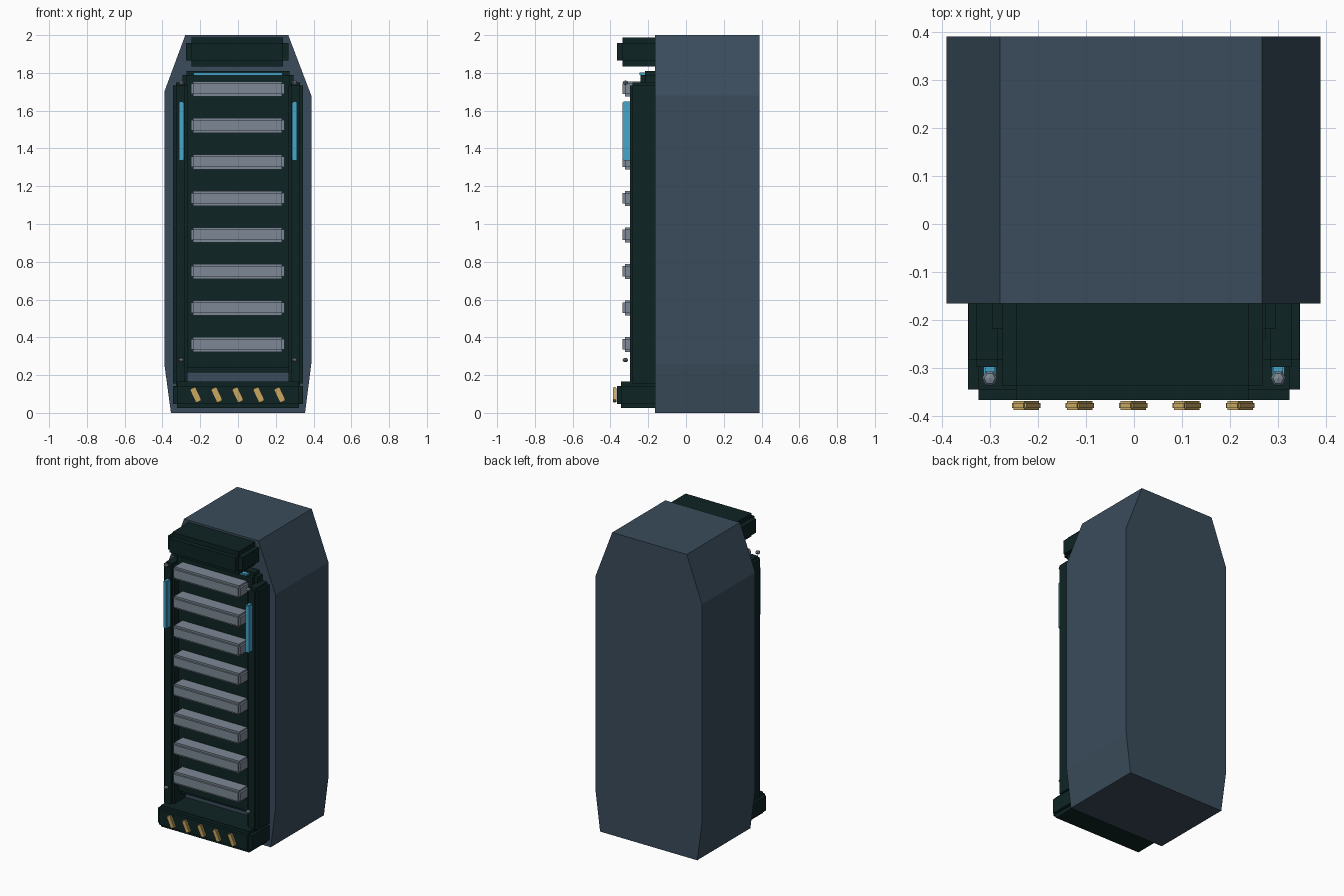
import bpy, bmesh, math
from mathutils import Matrix, Vector

cube = bpy.data.objects.get("Cube")
if cube:
    bpy.data.objects.remove(cube, do_unlink=True)


def material(name, rgb):
    m = bpy.data.materials.new(name)
    m.use_nodes = True
    m.diffuse_color = (*rgb, 1)
    m.node_tree.nodes["Principled BSDF"].inputs["Base Color"].default_value = (*rgb, 1)
    return m


SLATE = material("slate shell", (0.042, 0.072, 0.105))
DARK = material("dark green metal", (0.0045, 0.0175, 0.0175))
GREY = material("grey slat", (0.205, 0.25, 0.30))
CYAN = material("cyan light", (0.06, 0.38, 0.60))
GOLD = material("gold stripe", (0.58, 0.39, 0.12))


def finish(name, bm, mat):
    bmesh.ops.recalc_face_normals(bm, faces=bm.faces)
    mesh = bpy.data.meshes.new(name)
    bm.to_mesh(mesh)
    bm.free()
    mesh.materials.append(mat)
    ob = bpy.data.objects.new(name, mesh)
    bpy.context.collection.objects.link(ob)
    return ob


def stepped_box(name, lo, hi, step, mat, tilt=0):
    """Box with notched edges: three crossing boxes, each full size on one axis."""
    lo, hi = Vector(lo), Vector(hi)
    size = hi - lo
    bm = bmesh.new()
    for axis in range(3):
        dims = [size[i] - (0 if i == axis else 2 * step) for i in range(3)]
        bmesh.ops.create_cube(bm, size=1, matrix=Matrix.Diagonal((*dims, 1)))
    ob = finish(name, bm, mat)
    ob.location = (lo + hi) / 2
    ob.rotation_euler.y = tilt
    return ob


# Main shell: tapered outline extruded from front to back
outline = [(-0.355, 0), (0.355, 0), (0.388, 0.26), (0.388, 1.68),
           (0.266, 2), (-0.279, 2), (-0.39, 1.70), (-0.39, 0.26)]
bm = bmesh.new()
face = bm.faces.new([bm.verts.new((x, -0.165, z)) for x, z in outline])
ext = bmesh.ops.extrude_face_region(bm, geom=[face])
bmesh.ops.translate(bm, vec=(0, 0.555, 0),
                    verts=[v for v in ext["geom"] if isinstance(v, bmesh.types.BMVert)])
finish("shell", bm, SLATE)

# Dark front assembly
stepped_box("back_panel", (-0.295, -0.24, 0.215), (0.295, -0.12, 1.81), 0.022, DARK)
stepped_box("head_box", (-0.275, -0.366, 1.835), (0.268, -0.11, 1.987), 0.03, DARK)
stepped_box("base_box", (-0.345, -0.366, 0.025), (0.345, -0.11, 0.165), 0.022, DARK)

# Horizontal slats
for i in range(8):
    z = 0.363 + i * 0.1932
    stepped_box(f"slat_{i + 1}", (-0.25, -0.335, z - 0.04), (0.246, -0.20, z + 0.04), 0.012, GREY)

# Thin light along the top of the panel
stepped_box("top_light", (-0.235, -0.247, 1.789), (0.235, -0.20, 1.801), 0.002, CYAN)

# Side rails with light strips and bolts
for side, s in (("left", 1), ("right", -1)):
    x = 0.306 * s
    stepped_box(f"{side}_rail", (x - 0.038, -0.297, 0.14), (x + 0.038, -0.13, 1.748), 0.015, DARK)
    x = 0.3 * s
    stepped_box(f"{side}_light", (x - 0.0135, -0.335, 1.335), (x + 0.0135, -0.285, 1.648), 0.004, CYAN)
    for end, z in (("lower", 0.28), ("upper", 1.748)):
        bm = bmesh.new()
        bmesh.ops.create_uvsphere(bm, u_segments=6, v_segments=4, radius=1,
                                  matrix=Matrix.Translation((x, -0.321, z))
                                  @ Matrix.Diagonal((0.016, 0.017, 0.012, 1))
                                  @ Matrix.Rotation(math.pi / 6, 4, "Z"))
        finish(f"{side}_{end}_bolt", bm, GREY)

# Slanted stripes on the base
for i in range(5):
    x = -0.224 + i * 0.1112
    stepped_box(f"stripe_{i + 1}", (x - 0.0165, -0.387, 0.056), (x + 0.0165, -0.368, 0.135),
                0.004, GOLD, tilt=-math.radians(25))
